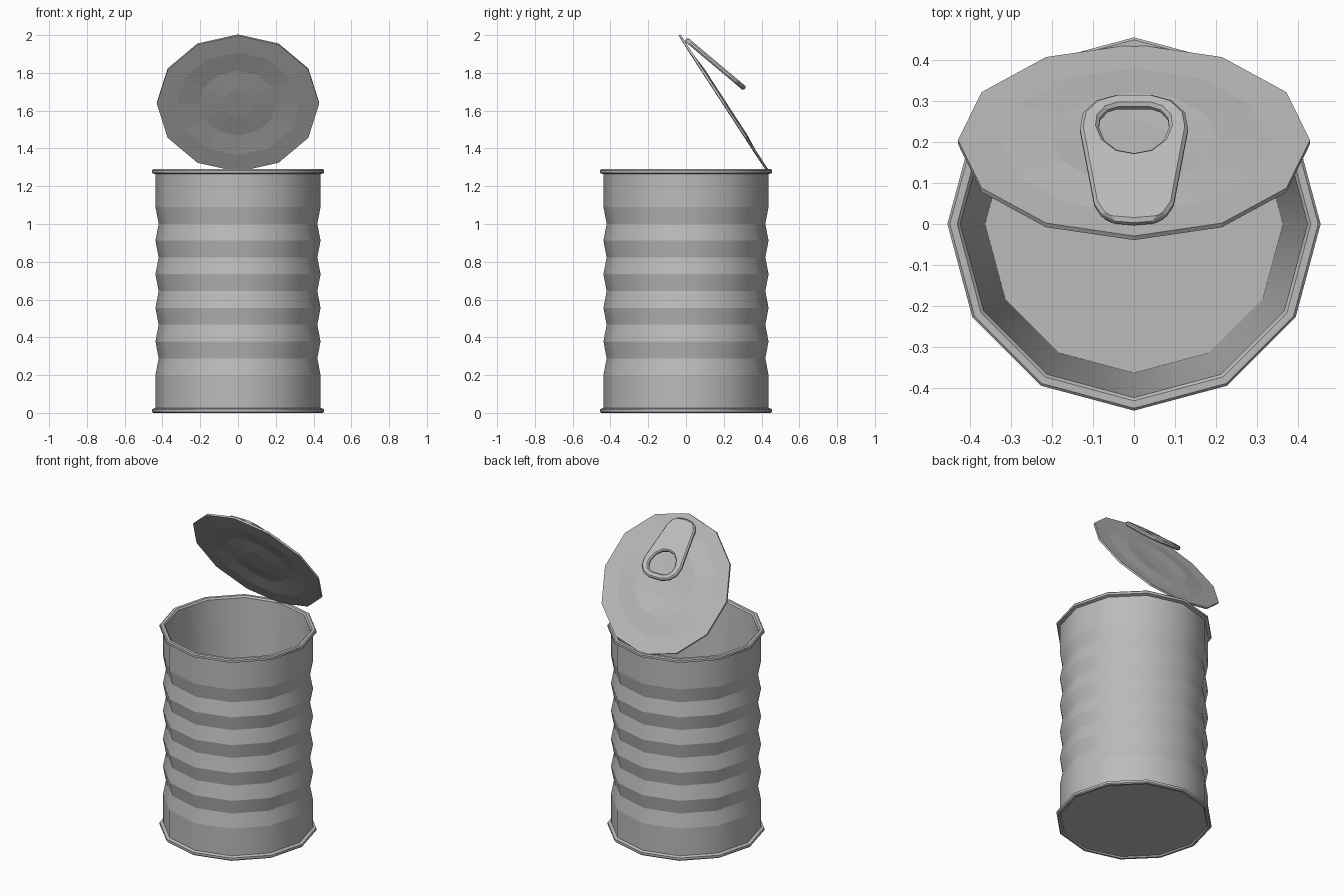
import bpy, bmesh, math
from mathutils import Matrix, Vector

default = bpy.data.objects.get("Cube")
if default:
    bpy.data.objects.remove(default, do_unlink=True)

# Single metal colour
metal = bpy.data.materials.new("tin_grey")
metal.use_nodes = True
colour = (0.5, 0.5, 0.5, 1)
metal.diffuse_color = colour
metal.node_tree.nodes["Principled BSDF"].inputs["Base Color"].default_value = colour

SIDES = 12


def finish(bm, name, smooth):
    bmesh.ops.recalc_face_normals(bm, faces=bm.faces)
    for f in bm.faces:
        f.smooth = smooth
    mesh = bpy.data.meshes.new(name)
    bm.to_mesh(mesh)
    bm.free()
    mesh.materials.append(metal)
    obj = bpy.data.objects.new(name, mesh)
    bpy.context.collection.objects.link(obj)
    return obj


def lathe(name, profile, smooth):
    """Turn a radius/height profile; rings stay sharp, ends are capped."""
    bm = bmesh.new()
    rings = []
    for r, z in profile:
        rings.append([bm.verts.new((r * math.cos(a), r * math.sin(a), z))
                      for a in (math.tau * i / SIDES for i in range(SIDES))])
    for low, high in zip(rings, rings[1:]):
        for i in range(SIDES):
            j = (i + 1) % SIDES
            bm.faces.new((low[i], low[j], high[j], high[i]))
    bm.faces.new(rings[0])
    bm.faces.new(rings[-1])
    for ring in rings:
        for i in range(SIDES):
            bm.edges.get((ring[i], ring[(i + 1) % SIDES])).smooth = False
    return finish(bm, name, smooth)


# Can: recessed base, bottom seam, ribbed wall, top rim, tapered inside, floor
wide, narrow, seam = 0.437, 0.42, 0.456
profile = [(0.43, 0.008), (0.437, 0.0), (0.45, 0.0), (seam, 0.006),
           (seam, 0.02), (wide, 0.026)]
for i in range(11):
    profile.append((narrow if i % 2 else wide, 0.2 + 0.089 * i))
profile += [(wide, 1.264), (seam, 1.27), (seam, 1.284), (0.45, 1.29),
            (0.432, 1.29), (0.424, 1.28), (0.364, 0.03)]
lathe("can_body", profile, True)

# Lid: pressed disc with shallow concentric steps on both sides
half = 0.006
steps = [(0.085, 0.0), (0.205, 0.007), (0.325, -0.002), (0.43, 0.0)]
lid_profile = [(r, z - half) for r, z in steps]
lid_profile += [(r, z + half) for r, z in reversed(steps)]
lid = lathe("open_lid", lid_profile, False)
lid.matrix_world = (Matrix.Translation((0, 0.2, 1.64))
                    @ Matrix.Rotation(math.radians(-57), 4, 'X'))


# Pull tab: tapered outline with a finger hole
def mirrored(points):
    return points + [(-x, y) for x, y in reversed(points) if x > 0]


outline = mirrored([(0, 0), (0.045, 0.005), (0.08, 0.028), (0.097, 0.06),
                    (0.132, 0.3), (0.125, 0.35), (0.092, 0.39), (0.042, 0.408)])
hole = mirrored([(0, 0.222), (0.042, 0.232), (0.072, 0.262), (0.086, 0.305),
                 (0.083, 0.335), (0.065, 0.36), (0.04, 0.37)])

bm = bmesh.new()
for loop in (outline, hole):
    verts = [bm.verts.new((x, y, 0)) for x, y in loop]
    for a, b in zip(verts, verts[1:] + verts[:1]):
        bm.edges.new((a, b))
bmesh.ops.triangle_fill(bm, edges=bm.edges[:], use_beauty=True, normal=Vector((0, 0, 1)))
tab = finish(bm, "pull_tab", False)
tab.matrix_world = (Matrix.Translation((0, 0.0, 1.978))
                    @ Matrix.Rotation(math.radians(-40), 4, 'X'))
thick = tab.modifiers.new("thickness", 'SOLIDIFY')
thick.thickness = 0.026
thick.offset = 0
bevel = tab.modifiers.new("rounded_edge", 'BEVEL')
bevel.width = 0.008
bevel.segments = 1
bevel.limit_method = 'ANGLE'
bevel.angle_limit = math.radians(60)
